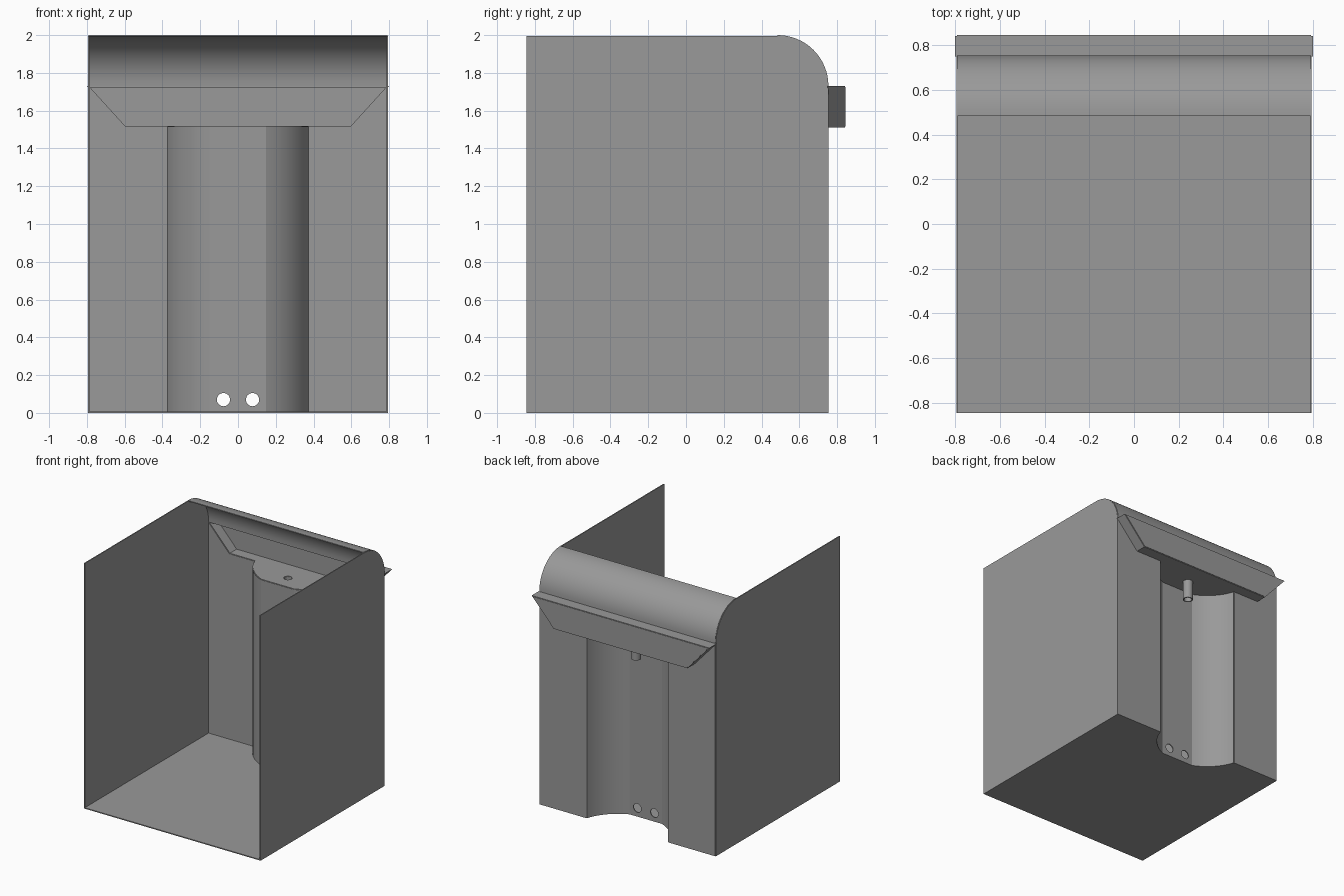
import bpy, bmesh, math
from mathutils import Vector

if "Cube" in bpy.data.objects:
    bpy.data.objects.remove(bpy.data.objects["Cube"])

T = 0.008                       # sheet thickness
W = 0.791                       # half width
FRONT, BACK, OUT = -0.845, 0.75, 0.841
SHELF_Z, LEDGE_Z = 1.516, 1.726
PIPE_Y = 0.642

# Dark grey sheet metal
metal = bpy.data.materials.new("dark_grey")
metal.diffuse_color = (0.32, 0.32, 0.32, 1)
metal.use_nodes = True
metal.node_tree.nodes["Principled BSDF"].inputs["Base Color"].default_value = metal.diffuse_color


def finish(name, bm, thick=T):
    bmesh.ops.recalc_face_normals(bm, faces=bm.faces[:])
    me = bpy.data.meshes.new(name)
    bm.to_mesh(me)
    bm.free()
    me.materials.append(metal)
    ob = bpy.data.objects.new(name, me)
    bpy.context.collection.objects.link(ob)
    bpy.ops.object.select_all(action='DESELECT')
    bpy.context.view_layer.objects.active = ob
    ob.select_set(True)
    m = ob.modifiers.new("thickness", 'SOLIDIFY')
    m.thickness, m.offset = thick, 0
    m.use_even_offset = True
    bpy.ops.object.modifier_apply(modifier=m.name)
    bpy.ops.object.shade_smooth_by_angle(angle=math.radians(25))
    return ob


def plate(name, pts):
    """Flat sheet from an outline."""
    bm = bmesh.new()
    bm.faces.new([bm.verts.new(p) for p in pts])
    return finish(name, bm)


def sweep(name, pts, move, closed=False):
    """Sheet made by sliding a profile along a vector."""
    bm = bmesh.new()
    a = [bm.verts.new(p) for p in pts]
    b = [bm.verts.new(Vector(p) + Vector(move)) for p in pts]
    n = len(pts)
    for i in range(n if closed else n - 1):
        j = (i + 1) % n
        bm.faces.new((a[i], a[j], b[j], b[i]))
    return finish(name, bm)


def drill(ob, pos, radius, axis):
    """Cut a round hole through a sheet."""
    rot = (math.pi / 2, 0, 0) if axis == 'Y' else (0, 0, 0)
    bpy.ops.mesh.primitive_cylinder_add(vertices=32, radius=radius, depth=0.1,
                                        location=pos, rotation=rot)
    cutter = bpy.context.object
    cutter.hide_render = True
    cutter.data.materials.append(metal)
    bpy.context.view_layer.objects.active = ob
    m = ob.modifiers.new("hole", 'BOOLEAN')
    m.operation, m.object, m.solver = 'DIFFERENCE', cutter, 'EXACT'
    bpy.ops.object.modifier_apply(modifier=m.name)
    bpy.data.objects.remove(cutter)


# Rounded upper back corner, as (y, z)
R = 0.265
corner = [(BACK - R + R * math.sin(t), 2 - T / 2 - R + R * math.cos(t))
          for t in [math.pi / 2 * i / 16 for i in range(17)]]
side = [(FRONT, 0), (FRONT, 2 - T / 2)] + corner + [(BACK, 0)]

# Recess outline, as (x, y): two arcs joined by a flat
r = 0.39
cy = BACK + math.sqrt(r * r - 0.37 ** 2)
a0, a1 = math.acos(0.37 / r), math.acos(0.147 / r)
half = [(r * math.cos(a), cy - r * math.sin(a))
        for a in [a0 + (a1 - a0) * i / 8 for i in range(9)]]
recess = half + [(-x, y) for x, y in reversed(half)]
recess_y = half[-1][1]

# Side panels and the two halves of the back
for s, tag in ((1, "right"), (-1, "left")):
    plate(tag + "_side_panel", [(s * W, y, z) for y, z in side])
    plate(tag + "_back_panel", [(s * x, BACK, z) for x, z in
          [(W, 0), (W, LEDGE_Z), (0.6, SHELF_Z), (0.37, SHELF_Z), (0.37, 0)]])

# Curved hood
sweep("curved_hood", [(-W, y, z) for y, z in corner], (2 * W, 0, 0))

# Floor with the recess cut out of its back edge
plate("floor", [(x, y, T / 2) for x, y in
      [(-W, FRONT), (W, FRONT), (W, BACK)] + recess + [(-W, BACK)]])

# Recessed back channel with two holes
channel = sweep("back_channel", [(x, y, 0) for x, y in recess], (0, 0, SHELF_Z))
for x in (-0.077, 0.077):
    drill(channel, (x, recess_y, 0.07), 0.035, 'Y')

# Trapezoid ledge box behind the hood
trap = [(-W, LEDGE_Z), (W, LEDGE_Z), (0.6, SHELF_Z), (-0.6, SHELF_Z)]
sweep("ledge_rim", [(x, BACK, z) for x, z in trap], (0, OUT - BACK, 0), True)
plate("ledge_back", [(x, OUT, z) for x, z in trap])

# Shelf over the channel, with a drain hole
shelf = plate("channel_shelf", [(x, y, SHELF_Z) for x, y in recess])
drill(shelf, (0, PIPE_Y, SHELF_Z), 0.032, 'Z')

# Drain pipe under the shelf
ring = [(0.034 * math.cos(math.tau * i / 32),
         PIPE_Y + 0.034 * math.sin(math.tau * i / 32), SHELF_Z) for i in range(32)]
sweep("drain_pipe", ring, (0, 0, -0.16), True)
